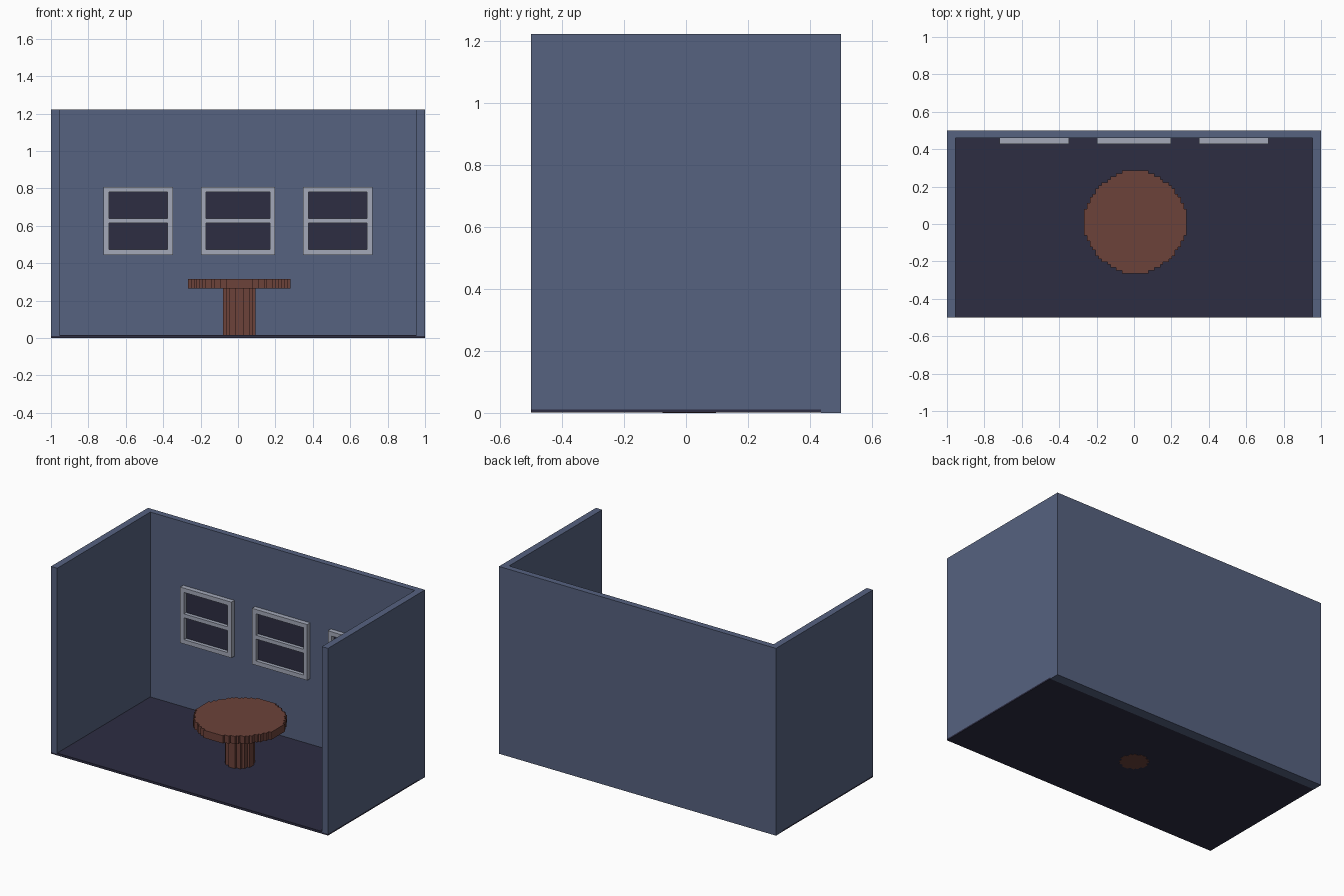
import bpy, bmesh, math

cube = bpy.data.objects.get("Cube")
if cube:
    bpy.data.objects.remove(cube, do_unlink=True)


def material(name, rgb):
    """Flat material from 8-bit sRGB values."""
    lin = [((c / 255 + 0.055) / 1.055) ** 2.4 for c in rgb]
    m = bpy.data.materials.new(name)
    m.use_nodes = True
    m.diffuse_color = (*lin, 1)
    m.node_tree.nodes["Principled BSDF"].inputs["Base Color"].default_value = (*lin, 1)
    return m


WALL = material("wall blue", (86, 98, 128))
DARK = material("dark navy", (45, 45, 66))
FRAME = material("frame grey", (164, 169, 185))
WOOD = material("table wood", (108, 66, 58))


def finish(name, bm, mat):
    bmesh.ops.recalc_face_normals(bm, faces=bm.faces)
    me = bpy.data.meshes.new(name)
    bm.to_mesh(me)
    bm.free()
    me.materials.append(mat)
    ob = bpy.data.objects.new(name, me)
    bpy.context.collection.objects.link(ob)
    return ob


def prism(name, outline, z0, z1, mat):
    """Extrude an xy outline from z0 to z1."""
    bm = bmesh.new()
    face = bm.faces.new([bm.verts.new((x, y, z0)) for x, y in outline])
    top = bmesh.ops.extrude_face_region(bm, geom=[face])["geom"]
    bmesh.ops.translate(bm, vec=(0, 0, z1 - z0),
                        verts=[v for v in top if isinstance(v, bmesh.types.BMVert)])
    return finish(name, bm, mat)


def add_box(bm, x0, x1, y0, y1, z0, z1):
    vs = bmesh.ops.create_cube(bm, size=1)["verts"]
    for v in vs:
        v.co = (x1 if v.co.x > 0 else x0, y1 if v.co.y > 0 else y0, z1 if v.co.z > 0 else z0)


def boxes(name, mat, *specs):
    bm = bmesh.new()
    for s in specs:
        add_box(bm, *s)
    return finish(name, bm, mat)


def stepped_disc(n, step, cx, cy):
    """Stair-stepped outline of a twelve-sided disc, n cells wide."""
    h = n // 2
    right = []
    for j in range(-h, h + 1):
        i = max(i for i in range(h + 1) if all(
            i * math.cos(a) + j * math.sin(a) <= h + 0.1
            for a in (math.radians(30 * k) for k in range(12))))
        for y in (j - 0.5, j + 0.5):
            right.append((i + 0.5, y))
    pts = right + [(-x, y) for x, y in reversed(right)]
    # drop repeated and collinear points
    keep = [p for k, p in enumerate(pts)
            if not (pts[k - 1][0] == p[0] == pts[(k + 1) % len(pts)][0])]
    return [(cx + x * step, cy + y * step) for x, y in keep]


# Walls: one U-shaped shell, open to the front
T, IN, H = 0.045, 0.955, 1.222
prism("walls", [(-1, -0.5), (-IN, -0.5), (-IN, 0.46), (IN, 0.46),
                (IN, -0.5), (1, -0.5), (1, 0.5), (-1, 0.5)], 0.011, H, WALL)
boxes("back_wall_foot", WALL, (-1, 1, 0.435, 0.5, 0, 0.011))

# Floor: slab under the walls and a raised inner surface
boxes("floor", DARK, (-1, 1, -0.5, 0.435, 0.001, 0.011),
      (-IN, IN, -0.5, 0.46, 0.011, 0.016))

# Windows: frame with a middle bar and two dark panes
Z0, Z1, BAR, BACK, FRONT = 0.444, 0.808, 0.028, 0.46, 0.429
PANES = ((0.472, 0.615), (0.64, 0.78))
for label, cx, hw in (("left", 0.533, 0.185), ("middle", 0, 0.199), ("right", -0.533, 0.185)):
    x0, x1 = cx - hw, cx + hw
    boxes(label + "_window_frame", FRAME,
          (x0, x0 + BAR, FRONT, BACK, Z0, Z1),
          (x1 - BAR, x1, FRONT, BACK, Z0, Z1),
          (x0 + BAR, x1 - BAR, FRONT, BACK, Z0, PANES[0][0]),
          (x0 + BAR, x1 - BAR, FRONT, BACK, PANES[0][1], PANES[1][0]),
          (x0 + BAR, x1 - BAR, FRONT, BACK, PANES[1][1], Z1))
    boxes(label + "_window_panes", DARK,
          *[(x0 + BAR, x1 - BAR, BACK - 0.008, BACK, a, b) for a, b in PANES])

# Table: stepped round top on a stepped column
STEP = 0.0157
prism("table_top", stepped_disc(35, STEP, 0.007, 0.01), 0.265, 0.315, WOOD)
prism("table_column", stepped_disc(11, STEP, 0.007, 0.01), 0, 0.265, WOOD)
